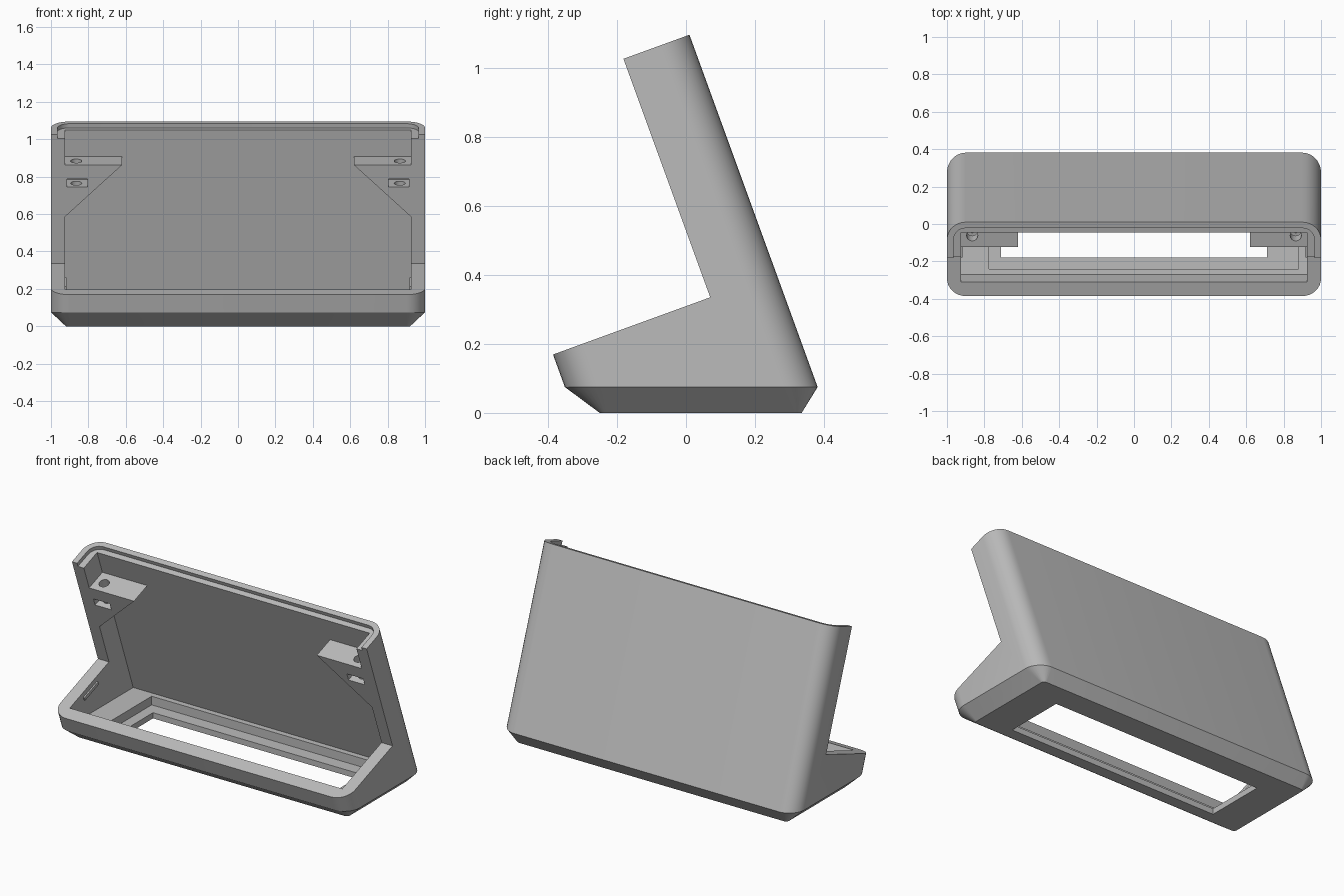
import bpy, bmesh, math
from mathutils import Vector

if "Cube" in bpy.data.objects:
    bpy.data.objects.remove(bpy.data.objects["Cube"])

S, C = math.sin(math.radians(20)), math.cos(math.radians(20))
grey = bpy.data.materials.new("plain_grey")
grey.diffuse_color = (0.5, 0.5, 0.5, 1)
grey.use_nodes = True
grey.node_tree.nodes["Principled BSDF"].inputs["Base Color"].default_value = grey.diffuse_color


def tilt(x, v, u):
    """Leaning frame: v is forward from the back face, u is down from the top edge."""
    return Vector((x, 0.01 - C * v + S * u, 1.095 - S * v - C * u))


def at_height(x, v, z):
    return tilt(x, v, (1.095 - S * v - z) / C)


def rounded(x, v0, v1, r, n=8):
    """Rounded rectangle outline, symmetric in x."""
    pts = []
    for cx, cv, a0 in ((x - r, v1 - r, 0), (-x + r, v1 - r, 90),
                       (-x + r, v0 + r, 180), (x - r, v0 + r, 270)):
        for i in range(n + 1):
            a = math.radians(a0 + 90 * i / n)
            pts.append((cx + r * math.cos(a), cv + r * math.sin(a)))
    return pts


def rect(x0, x1, v0, v1):
    return [(x0, v0), (x1, v0), (x1, v1), (x0, v1)]


def loft(name, rings):
    """Closed solid skinned through rings of equal point count."""
    bm = bmesh.new()
    loops = [[bm.verts.new(p) for p in ring] for ring in rings]
    n = len(loops[0])
    for a, b in zip(loops, loops[1:]):
        for i in range(n):
            j = (i + 1) % n
            bm.faces.new((a[i], a[j], b[j], b[i]))
    bm.faces.new(loops[0])
    bm.faces.new(loops[-1])
    bmesh.ops.recalc_face_normals(bm, faces=bm.faces)
    me = bpy.data.meshes.new(name)
    bm.to_mesh(me)
    bm.free()
    me.materials.append(grey)
    ob = bpy.data.objects.new(name, me)
    bpy.context.collection.objects.link(ob)
    return ob


def tilted_prism(name, outline, u0, u1):
    return loft(name, [[tilt(x, v, u) for x, v in outline] for u in (u0, u1)])


def level_box(name, x0, x1, y0, y1, z0, z1):
    return loft(name, [[Vector((x, y, z)) for x, y in rect(x0, x1, y0, y1)] for z in (z0, z1)])


def combine(target, tool, operation):
    mod = target.modifiers.new(operation.lower(), 'BOOLEAN')
    mod.operation, mod.solver, mod.object = operation, 'EXACT', tool
    bpy.context.view_layer.objects.active = target
    bpy.ops.object.modifier_apply(modifier=mod.name)
    bpy.data.objects.remove(tool)


# Outer shell: leaning rounded block with a chamfered foot
outer = rounded(1.0, 0, 0.688, 0.1)
foot = rounded(0.92, -0.335, 0.25, 0.02)
shell = loft("housing_shell", [
    [tilt(x, v, 0) for x, v in outer],
    [at_height(x, v, 0.075) for x, v in outer],
    [Vector((x, -v, 0)) for x, v in foot]])

# Front notch that leaves the L-shaped side profile
combine(shell, tilted_prism("notch", rect(-1.5, 1.5, 0.2035, 1.2), -0.5, 0.735), 'DIFFERENCE')

# Hollow interior down to the level floor
inner = rect(-0.925, 0.925, 0.067, 0.608)
combine(shell, loft("cavity", [
    [tilt(x, v, -0.2) for x, v in inner],
    [at_height(x, v, 0.088) for x, v in inner]]), 'DIFFERENCE')

# Stepped ledge inside the top rim
combine(shell, tilted_prism("rim_step", rounded(0.965, 0.034, 0.6, 0.066), -0.1, 0.0235), 'DIFFERENCE')

# Floor recess and through opening
combine(shell, level_box("floor_recess", -0.775, 0.88, -0.24, 0.27, 0.035, 0.13), 'DIFFERENCE')
combine(shell, level_box("floor_opening", -0.71, 0.71, -0.18, 0.19, -0.1, 0.1), 'DIFFERENCE')

for s in (-1, 1):
    # Triangular corner bracket
    tri = ((0.62, 0.1735), (0.96, 0.1735), (0.96, 0.435), (0.925, 0.468))
    combine(shell, loft("bracket", [[tilt(s * x, v, u) for x, u in tri]
                                    for v in (0.045, 0.2035)]), 'UNION')
    # Nut slot and screw hole
    combine(shell, tilted_prism("nut_slot", rect(s * 0.805, s * 0.915, 0.085, 0.3), 0.254, 0.3), 'DIFFERENCE')
    hole = [(s * 0.865 + 0.03 * math.cos(i * math.pi / 12),
             0.14 + 0.03 * math.sin(i * math.pi / 12)) for i in range(24)]
    combine(shell, tilted_prism("screw_hole", hole, 0.1, 0.36), 'DIFFERENCE')
    # Small snap ridge on the inner side wall
    ridge = tilted_prism("snap_ridge", rect(s * 0.916, s * 0.93, 0.34, 0.48), 0.765, 0.785)
    combine(shell, ridge, 'UNION')

bpy.ops.object.select_all(action='DESELECT')
shell.select_set(True)
bpy.context.view_layer.objects.active = shell
bpy.ops.object.shade_smooth_by_angle(angle=math.radians(25))
